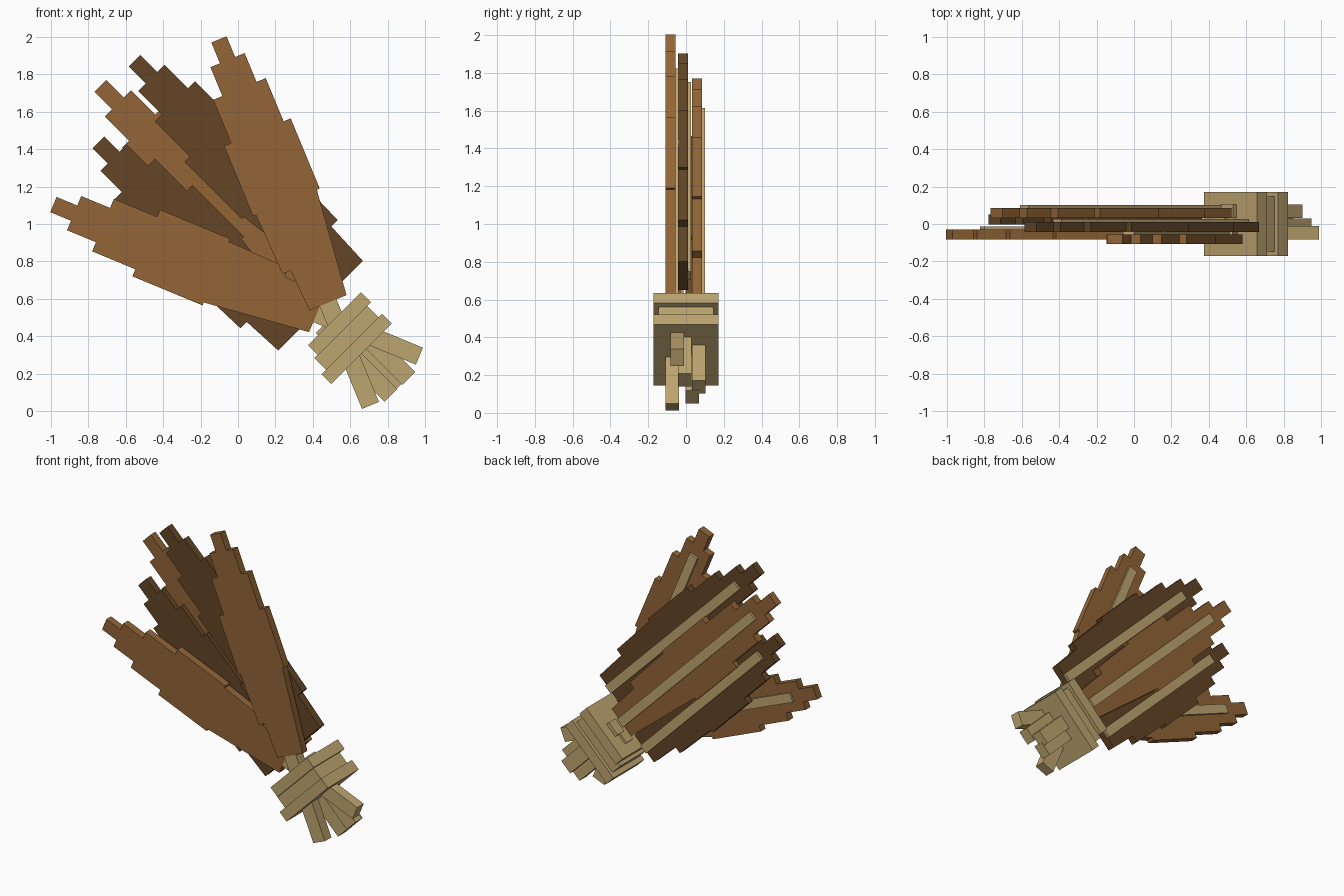
import bpy, bmesh, math

cube = bpy.data.objects.get("Cube")
if cube:
    bpy.data.objects.remove(cube, do_unlink=True)


def material(name, rgb):
    linear = [((c / 255 + 0.055) / 1.055) ** 2.4 for c in rgb] + [1.0]
    m = bpy.data.materials.new(name)
    m.use_nodes = True
    m.diffuse_color = linear
    bsdf = m.node_tree.nodes["Principled BSDF"]
    bsdf.inputs["Base Color"].default_value = linear
    bsdf.inputs["Roughness"].default_value = 0.9
    return m


TAN = material("tan", (190, 165, 112))
BROWN = material("brown", (146, 101, 55))
DARK = material("dark_brown", (99, 69, 37))


def plate(name, outline, origin, degrees, y0, y1, mat):
    """Extrude an outline of (side, down) points, tilted in the xz plane."""
    t = math.radians(degrees)
    ox, oz = origin
    bm = bmesh.new()
    verts = [bm.verts.new((ox + v * math.cos(t) + u * math.sin(t), y0,
                           oz + v * math.sin(t) - u * math.cos(t)))
             for v, u in outline]
    face = bm.faces.new(verts)
    ext = bmesh.ops.extrude_face_region(bm, geom=[face])
    moved = [g for g in ext["geom"] if isinstance(g, bmesh.types.BMVert)]
    bmesh.ops.translate(bm, verts=moved, vec=(0, y1 - y0, 0))
    bmesh.ops.recalc_face_normals(bm, faces=bm.faces)
    mesh = bpy.data.meshes.new(name)
    bm.to_mesh(mesh)
    bm.free()
    mesh.materials.append(mat)
    obj = bpy.data.objects.new(name, mesh)
    bpy.context.collection.objects.link(obj)
    return obj


def strip(half_width, u0, u1):
    return [(-half_width, u0), (half_width, u0), (half_width, u1), (-half_width, u1)]


# Stepped feather edge as (half width, distance from tip)
STEPS = [(.044, 0), (.044, .12), (.099, .12), (.099, .287), (.152, .287),
         (.152, .537), (.193, .537), (.193, .943), (.176, .943)]
NOTCH = [(.166, 1.289), (.118, 1.289)]
END = [(.107, 1.524)]
THICK, STEM_DEPTH, STEM_HALF = .053, .072, .049

# name, tip centre, tilt, front y, length factor, notched side, colour,
# stem start centre, stem length
FEATHERS = [
    ("right", (-.102, 1.987), 22.5, -.108, 1.0, -1, BROWN, None, .594),
    ("upper", (-.553, 1.872), 45, -.043, 1.063, 1, DARK, (.575, .513), .479),
    ("middle", (-.735, 1.738), 45, .032, 1.095, 1, BROWN, (.495, .508), .525),
    ("lower", (-.746, 1.436), 45, -.003, .962, -1, DARK, (.450, .451), .520),
    ("left", (-.987, 1.104), 67.5, -.082, 1.0, 1, BROWN, None, .594),
]

for name, tip, tilt, y, k, side, mat, stem_start, stem_len in FEATHERS:
    # Vane: plain edge on one side, notched edge on the other
    plain = [(-side * w, u * k) for w, u in STEPS + END]
    notched = [(side * w, u * k) for w, u in STEPS + NOTCH + END]
    plate(name + "_feather", plain + notched[::-1], tip, tilt, y, y + THICK, mat)

    # Spine along the back of the vane
    end = 1.524 * k
    plate(name + "_spine", strip(.032, .19 * k, end), tip, tilt,
          y + THICK, y + STEM_DEPTH - .003, TAN)

    # Stem passing through the binding
    t = math.radians(tilt)
    start = stem_start or (tip[0] + end * math.sin(t), tip[1] - end * math.cos(t))
    plate(name + "_stem", strip(STEM_HALF, 0, stem_len), start, tilt,
          y, y + STEM_DEPTH, TAN)

# Binding: three wraps around the stems
for name, centre, length, height, depth in [
        ("upper_wrap", (.543, .467), .401, .075, .172),
        ("middle_wrap", (.580, .392), .396, .090, .146),
        ("lower_wrap", (.634, .332), .457, .075, .172)]:
    plate(name, strip(length / 2, -height / 2, height / 2), centre, 45,
          -depth, depth, TAN)
